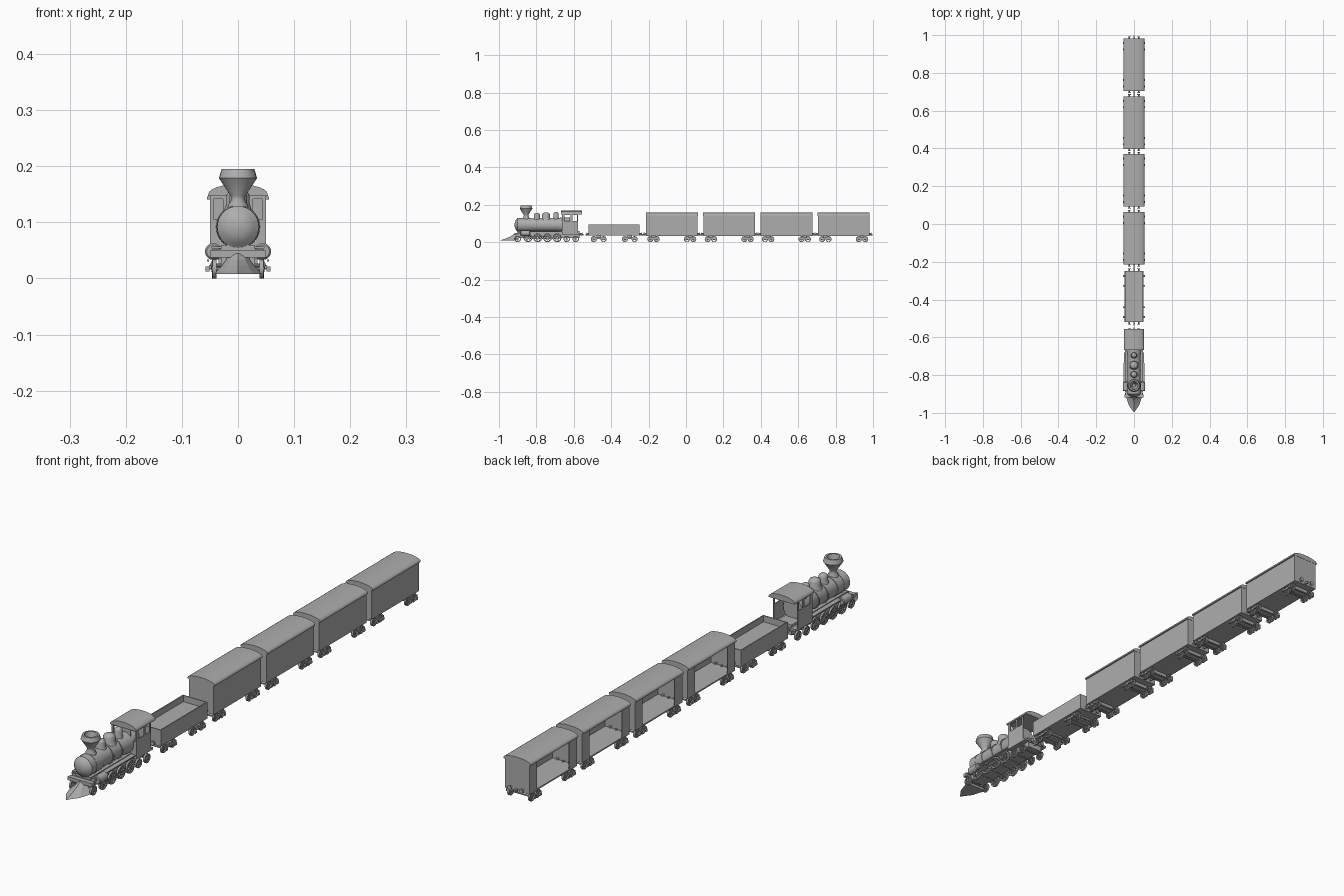
import bpy, bmesh, math
from mathutils import Matrix, Vector

if "Cube" in bpy.data.objects:
    bpy.data.objects.remove(bpy.data.objects["Cube"])

grey = bpy.data.materials.new("plain_grey")
grey.diffuse_color = (0.42, 0.42, 0.42, 1)
grey.use_nodes = True
grey.node_tree.nodes["Principled BSDF"].inputs["Base Color"].default_value = grey.diffuse_color


def finish(bm, name, smooth=False):
    bmesh.ops.remove_doubles(bm, verts=bm.verts, dist=1e-5)
    bmesh.ops.recalc_face_normals(bm, faces=bm.faces)
    me = bpy.data.meshes.new(name)
    bm.to_mesh(me)
    bm.free()
    me.materials.append(grey)
    ob = bpy.data.objects.new(name, me)
    bpy.context.collection.objects.link(ob)
    if smooth:
        bpy.ops.object.select_all(action='DESELECT')
        ob.select_set(True)
        bpy.context.view_layer.objects.active = ob
        bpy.ops.object.shade_smooth_by_angle(angle=math.radians(40))
    return ob


def add_box(bm, x0, x1, y0, y1, z0, z1):
    m = Matrix.Translation(((x0+x1)/2, (y0+y1)/2, (z0+z1)/2)) @ Matrix.Diagonal((x1-x0, y1-y0, z1-z0, 1))
    bmesh.ops.create_cube(bm, size=1, matrix=m)


def boxes(name, *specs):
    bm = bmesh.new()
    for s in specs:
        add_box(bm, *s)
    return finish(bm, name)


def pair(x0, x1, *r):
    """The same box on both sides."""
    return [(x0, x1, *r), (-x1, -x0, *r)]


def add_lathe(bm, prof, at, axis='z', n=24, closed=False):
    """Turn (radius, height) points around an axis through 'at'."""
    rot = {'z': Matrix(), 'y': Matrix.Rotation(-math.pi/2, 4, 'X'), 'x': Matrix.Rotation(math.pi/2, 4, 'Y')}[axis]
    m = Matrix.Translation(at) @ rot
    rings = [[bm.verts.new(m @ Vector((r*math.cos(2*math.pi*i/n), r*math.sin(2*math.pi*i/n), h)))
              for i in range(n)] for r, h in prof]
    if closed:
        rings.append(rings[0])
    for a, b in zip(rings, rings[1:]):
        for i in range(n):
            j = (i+1) % n
            bm.faces.new((a[i], a[j], b[j], b[i]))


def lathe(name, prof, at, axis='z', n=24):
    bm = bmesh.new()
    add_lathe(bm, prof, at, axis, n)
    return finish(bm, name, True)


def roof(name, half, z0, z1, crown, y0, y1):
    """Arched roof: shallow arc with straight edges, hollow below."""
    bm = bmesh.new()
    outer = [(half*math.sin(t), z1+(crown-z1)*(math.cos(t))) for t in
             [math.pi*(i/12-0.5) for i in range(13)]]
    pts = [(-half, z0)] + outer + [(half, z0)]
    a = [bm.verts.new((x, y0, z)) for x, z in pts]
    b = [bm.verts.new((x, y1, z)) for x, z in pts]
    for i in range(len(pts)):
        j = (i+1) % len(pts)
        bm.faces.new((a[i], a[j], b[j], b[i]))
    bm.faces.new(a)
    bm.faces.new(b)
    return finish(bm, name, True)


def wheels(name, ys, r, x=0.042, spokes=8):
    """Spoked wheel sets with axles."""
    bm = bmesh.new()
    for y in ys:
        for s in (-1, 1):
            c = (s*x, y, r)
            w = 0.0035
            add_lathe(bm, [(r, -w), (r, w), (r*.76, w), (r*.76, -w)], c, 'x', 20, True)
            add_lathe(bm, [(0, -w*1.4), (r*.27, -w*1.4), (r*.27, w*1.4), (0, w*1.4)], c, 'x', 10)
            for k in range(spokes//2):
                m = Matrix.Translation(c) @ Matrix.Rotation(math.pi*2*k/spokes, 4, 'X') @ \
                    Matrix.Diagonal((w, r*.12, r*1.6, 1))
                bmesh.ops.create_cube(bm, size=1, matrix=m)
        add_lathe(bm, [(0, -x), (.003, -x), (.003, x), (0, x)], (0, y, r), 'x', 8)
    finish(bm, name, True)


def bogie(name, y, gap):
    wheels(name + "_wheels", (y-gap, y+gap), 0.016)
    boxes(name + "_frame", (-.035, .035, y-.012, y+.012, .018, .036),
          *pair(.047, .051, y-gap-.012, y+gap+.012, .016, .024),
          *pair(.051, .058, y-gap-.005, y-gap+.005, .012, .021),
          *pair(.051, .058, y+gap-.005, y+gap+.005, .012, .021),
          (-.05, .05, y-.004, y+.004, .02, .027))


def buffers(name, y, s):
    """Draw hook and two buffers at a vehicle end; s is the outward direction."""
    bm = bmesh.new()
    for x in (-.024, .024):
        add_lathe(bm, [(0, -.01*s), (.004, -.01*s), (.004, .009*s), (.008, .009*s), (.008, .012*s), (0, .012*s)],
                  (x, y, .044), 'y', 12)
    add_box(bm, -.003, .003, min(y-.01*s, y+.017*s), max(y-.01*s, y+.017*s), .036, .043)
    finish(bm, name, True)


# ---- box wagons, left side open in the middle ----
for k, c in enumerate((-.076, .231, .537, .843)):
    n = f"wagon_{k+1}"
    a, b = c-.138, c+.138
    boxes(n + "_body", (-.05, .05, a, b, .034, .039), (.047, .05, a, b, .039, .147),
          (-.05, .05, a, a+.003, .039, .148), (-.05, .05, b-.003, b, .039, .148),
          (-.05, -.047, a, c-.094, .039, .147), (-.05, -.047, c+.094, b, .039, .147))
    roof(n + "_roof", .055, .141, .145, .159, a-.001, b+.001)
    for s, e in ((-1, "front"), (1, "rear")):
        bogie(f"{n}_{e}_bogie", c+s*.098, .017)
        buffers(f"{n}_{e}_buffers", c+s*.138, s)

# ---- tender, open on top ----
boxes("tender_body", (-.05, .05, -.52, -.248, .035, .072), *pair(.046, .05, -.52, -.248, .072, .095),
      (-.05, .05, -.52, -.516, .072, .095), (-.05, .05, -.252, -.248, .072, .095))
for s, e in ((-1, "front"), (1, "rear")):
    bogie(f"tender_{e}_bogie", -.384+s*.083, .026)
    buffers(f"tender_{e}_buffers", -.384+s*.136, s)

# ---- locomotive boiler with bulged front and bands ----
lathe("boiler", [(0, -.917), (.015, -.915), (.028, -.909), (.034, -.902), (.037, -.9), (.037, -.83), (.035, -.83),
                 (.035, -.70), (.039, -.67), (.039, -.62), (0, -.62)], (0, 0, .092), 'y', 32)
for k, y in enumerate((-.87, -.775, -.722)):
    lathe(f"boiler_band_{k+1}", [(.03, y-.003), (.038, y-.003), (.038, y+.003), (.03, y+.003)], (0, 0, .092), 'y', 32)

# ---- chimney and domes ----
lathe("chimney", [(.02, .118), (.018, .13), (.012, .14), (.013, .147), (.034, .179), (.029, .195), (.022, .195),
                  (.019, .18), (.008, .15), (0, .15)], (0, -.855, 0))
for nm, y, r, h in (("front_dome", -.797, .018, .156), ("middle_dome", -.748, .023, .158), ("rear_dome", -.695, .016, .16)):
    lathe(nm, [(r*1.15, .115), (r, .127), (r*.9, .132), (r*.9, h-.01), (r*.75, h-.004), (r*.4, h), (0, h+.001)], (0, y, 0))

# ---- chassis, running boards, cylinders, front beam ----
boxes("chassis", (-.03, .03, -.9, -.57, .022, .06), (-.05, .05, -.662, -.565, .042, .05),
      *pair(.03, .047, -.89, -.66, .053, .057))
boxes("front_beam", (-.05, .05, -.918, -.902, .037, .05), (-.045, .045, -.902, -.87, .045, .052))
for s, e in ((-1, "left"), (1, "right")):
    lathe(f"{e}_cylinder", [(0, -.885), (.012, -.885), (.015, -.882), (.015, -.838), (.012, -.835), (0, -.835)],
          (s*.044, 0, .048), 'y', 20)
    boxes(f"{e}_rods", (min(s*.048, s*.052), max(s*.048, s*.052), -.835, -.68, .018, .023),
          (min(s*.052, s*.055), max(s*.052, s*.055), -.84, -.735, .03, .034))
wheels("pilot_wheels", (-.9,), .017)
wheels("driving_wheels", (-.845, -.793, -.741, -.689), .0235, .043, 10)
wheels("trailing_wheels", (-.638, -.59), .017)
buffers("locomotive_rear_buffers", -.565, 1)

# ---- cowcatcher: curved plough from the beam to a low point ----
bm = bmesh.new()
rows = []
for t in (0, .3, .6, .85, 1):
    z = .044 - .036*t
    w = .018 + .027*t**1.8
    tip = -.92 - .078*t**1.5
    rows.append([bm.verts.new(p) for p in ((-w, -.905, z), (-w*.62, -.905+(tip+.905)*.58, z), (0, tip, z),
                                           (w*.62, -.905+(tip+.905)*.58, z), (w, -.905, z))])
for a, b in zip(rows, rows[1:]):
    for i in range(5):
        j = (i+1) % 5
        bm.faces.new((a[i], a[j], b[j], b[i]))
bm.faces.new(rows[0])
bm.faces.new(rows[-1])
finish(bm, "cowcatcher")

# ---- cab with side and front windows, open at the back ----
F, R = -.662, -.578
boxes("cab_walls",
      *pair(.047, .05, F, R, .045, .113), *pair(.047, .05, F, R, .144, .153),
      *pair(.047, .05, F, -.65, .113, .144), *pair(.047, .05, -.617, -.608, .113, .144),
      *pair(.047, .05, -.584, R, .113, .144),
      (-.027, .027, F, F+.003, .05, .158), *pair(.044, .05, F, F+.003, .045, .153),
      *pair(.027, .044, F, F+.003, .045, .105), *pair(.027, .044, F, F+.003, .142, .155))
roof("cab_roof", .053, .147, .15, .168, -.668, -.555)
